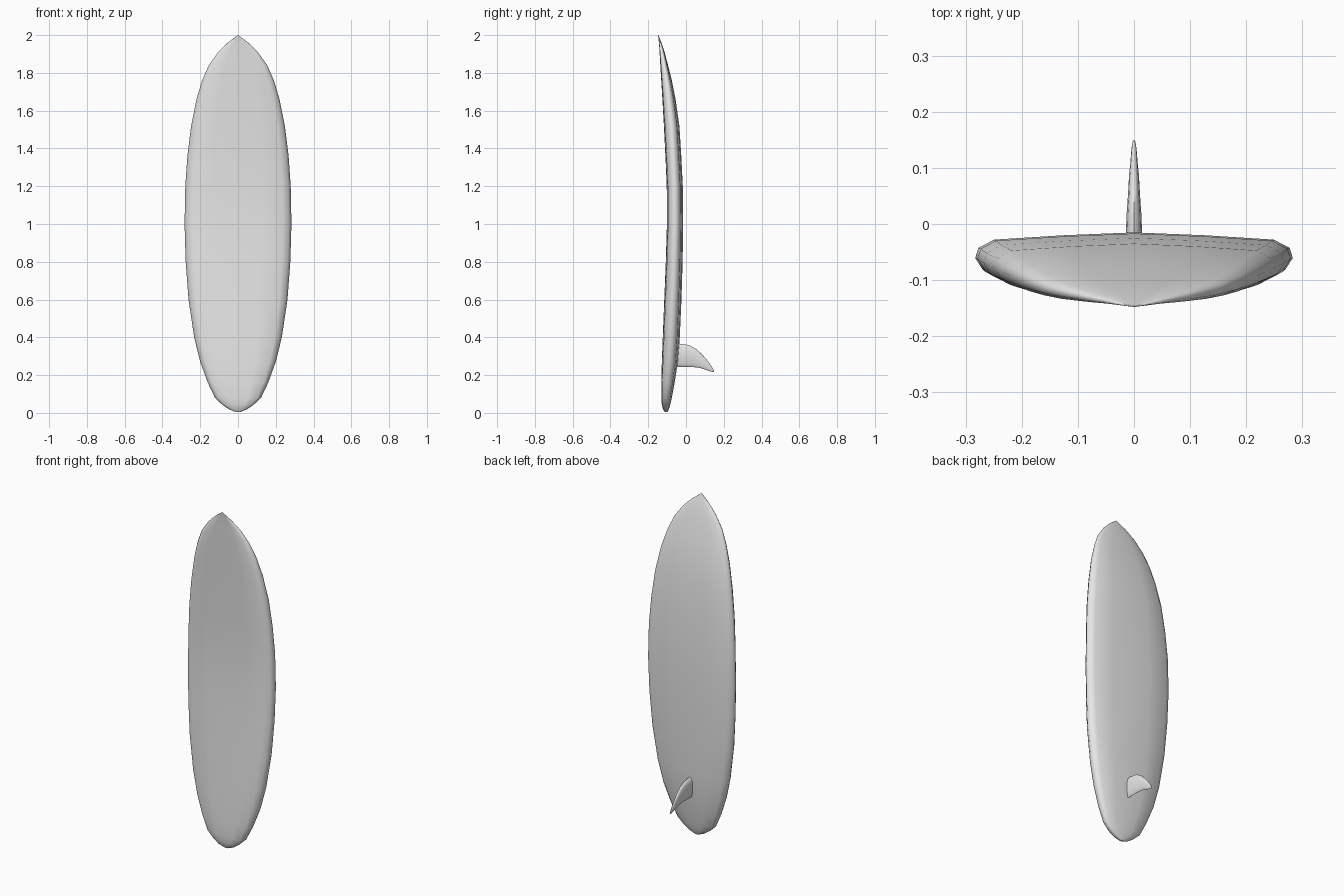
import bpy
import math

if "Cube" in bpy.data.objects:
    bpy.data.objects.remove(bpy.data.objects["Cube"])

grey = bpy.data.materials.new("plain_grey")
grey.use_nodes = True
grey.diffuse_color = (0.8, 0.8, 0.8, 1)
grey.node_tree.nodes["Principled BSDF"].inputs["Base Color"].default_value = (0.8, 0.8, 0.8, 1)


def loft(name, rings, angle):
    """Skin a list of equal-length rings and cap both ends."""
    n = len(rings[0])
    verts = [p for ring in rings for p in ring]
    faces = [(r * n + i, r * n + (i + 1) % n, (r + 1) * n + (i + 1) % n, (r + 1) * n + i)
             for r in range(len(rings) - 1) for i in range(n)]
    faces += [tuple(reversed(range(n))), tuple(range(len(verts) - n, len(verts)))]
    mesh = bpy.data.meshes.new(name)
    mesh.from_pydata(verts, [], faces)
    mesh.materials.append(grey)
    obj = bpy.data.objects.new(name, mesh)
    bpy.context.collection.objects.link(obj)
    bpy.ops.object.select_all(action="DESELECT")
    obj.select_set(True)
    bpy.context.view_layer.objects.active = obj
    # consistent outward normals
    bpy.ops.object.mode_set(mode="EDIT")
    bpy.ops.mesh.select_all(action="SELECT")
    bpy.ops.mesh.normals_make_consistent(inside=False)
    bpy.ops.object.mode_set(mode="OBJECT")
    bpy.ops.object.shade_smooth_by_angle(angle=math.radians(angle))
    return obj


# Board: height, half width, deck y, bottom y
stations = [
    (0.004, 0.012, -0.112, -0.098), (0.02, 0.05, -0.122, -0.09), (0.045, 0.085, -0.128, -0.083),
    (0.08, 0.122, -0.131, -0.075), (0.16, 0.16, -0.131, -0.06), (0.27, 0.2, -0.128, -0.043),
    (0.4, 0.232, -0.123, -0.033), (0.6, 0.262, -0.115, -0.024), (0.8, 0.277, -0.107, -0.018),
    (1.0, 0.283, -0.101, -0.015), (1.2, 0.279, -0.102, -0.017), (1.36, 0.268, -0.109, -0.025),
    (1.52, 0.248, -0.117, -0.035), (1.66, 0.22, -0.125, -0.055), (1.76, 0.19, -0.131, -0.075),
    (1.84, 0.155, -0.136, -0.095), (1.91, 0.105, -0.14, -0.113), (1.96, 0.054, -0.143, -0.13),
    (2.0, 0.001, -0.148, -0.146),
]
# Half section from bottom centre round the rail to deck centre: width share, depth share
section = [(0, 0), (0.45, 0.06), (0.88, 0.15), (0.98, 0.32), (1, 0.53),
           (0.955, 0.76), (0.84, 0.93), (0.45, 0.98), (0, 1)]
loop = section + [(-u, v) for u, v in reversed(section[1:-1])]
loft("surfboard", [[(u * w, back + (deck - back) * v, z) for u, v in loop]
                   for z, w, deck, back in stations], 50)

# Fin: span y, trailing z, leading z, half thickness
fin_spans = [
    (-0.06, 0.243, 0.366, 0.02), (-0.02, 0.243, 0.365, 0.018), (0.02, 0.243, 0.358, 0.016),
    (0.055, 0.241, 0.337, 0.013), (0.085, 0.235, 0.31, 0.011), (0.11, 0.226, 0.282, 0.008),
    (0.13, 0.219, 0.255, 0.006), (0.143, 0.217, 0.234, 0.004), (0.149, 0.219, 0.224, 0.002),
]
SIDES = 16
fin_rings = []
for y, low, high, thick in fin_spans:
    ring = []
    for i in range(SIDES):
        a = 2 * math.pi * i / SIDES
        # foil is fuller toward the leading edge
        ring.append((thick * math.sin(a) * (0.8 + 0.2 * math.cos(a)), y,
                     (low + high) / 2 + (high - low) / 2 * math.cos(a)))
    fin_rings.append(ring)
loft("fin", fin_rings, 60)
